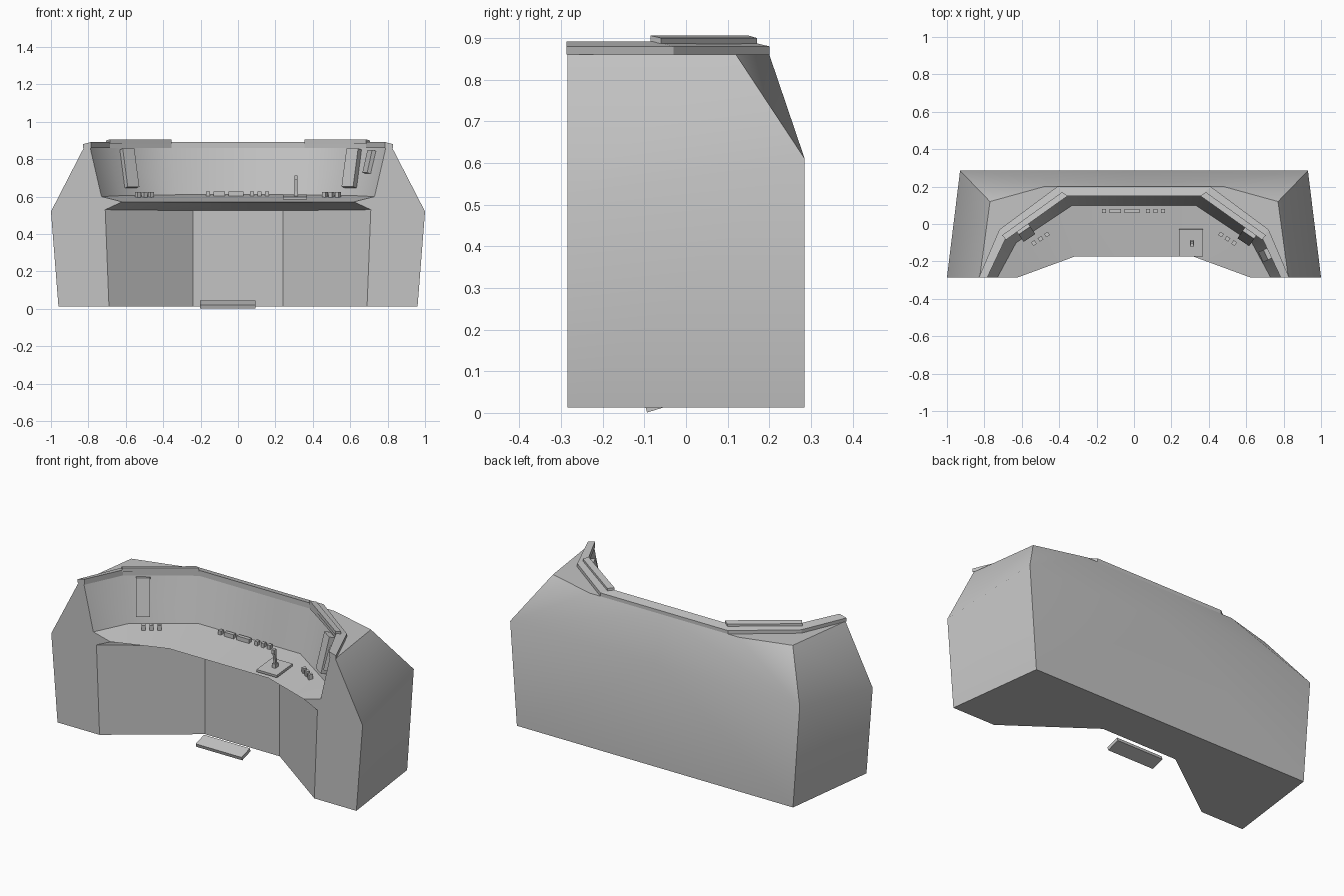
import bpy, bmesh, math
from mathutils import Vector, Matrix

cube = bpy.data.objects.get("Cube")
if cube:
    bpy.data.objects.remove(cube, do_unlink=True)

grey = bpy.data.materials.new("console_grey")
grey.use_nodes = True
col = (0.55, 0.55, 0.55, 1)
grey.diffuse_color = col
grey.node_tree.nodes["Principled BSDF"].inputs["Base Color"].default_value = col


def finish(name, bm, smooth=None):
    bmesh.ops.recalc_face_normals(bm, faces=bm.faces)
    me = bpy.data.meshes.new(name)
    bm.to_mesh(me)
    bm.free()
    me.materials.append(grey)
    ob = bpy.data.objects.new(name, me)
    bpy.context.collection.objects.link(ob)
    if smooth:
        bpy.ops.object.select_all(action='DESELECT')
        bpy.context.view_layer.objects.active = ob
        ob.select_set(True)
        bpy.ops.object.shade_smooth_by_angle(angle=math.radians(smooth))
    return ob


def box(name, centre, size, rot=Matrix.Identity(3)):
    bm = bmesh.new()
    m = Matrix.Translation(centre) @ rot.to_4x4() @ Matrix.Diagonal((*size, 1))
    bmesh.ops.create_cube(bm, size=1, matrix=m)
    return finish(name, bm)


def ribbon(name, outer, inner, z_low, z_out, z_in):
    """Strip between two outlines, with its top sloping from inner to outer edge."""
    bm = bmesh.new()
    rows = []
    for o, i in zip(outer, inner):
        pts = [(*o, z_low), (*o, z_out), (*i, z_in), (*i, z_low)]
        rows.append([bm.verts.new(p) for p in pts])
    for a, b in zip(rows, rows[1:]):
        for k in range(4):
            n = (k + 1) % 4
            bm.faces.new((a[k], b[k], b[n], a[n]))
    bm.faces.new(rows[0])
    bm.faces.new(rows[-1])
    return finish(name, bm)


# Console body: one half, mirrored across x
P = {
    "base_front": (.96, -.285, .013), "base_back": (.887, .285, .013),
    "mid_front": (1, -.285, .52), "mid_back": (.93, .285, .61),
    "top_front": (.825, -.285, .86), "top_corner": (.77, .12, .86), "top_back": (.48, .2, .86),
    "rim_front": (.79, -.285, .86), "rim_side": (.69, -.07, .86), "rim_back": (.36, .155, .86),
    "desk_side": (.73, -.285, .6), "desk_corner": (.63, -.1, .605), "desk_back": (.33, .1, .61),
    "desk_front": (.32, -.175, .57), "desk_wing": (.62, -.285, .572),
    "knee_side": (.71, -.285, .53), "knee_back": (.24, .04, .525),
    "foot_side": (.69, -.285, .013), "foot_back": (.24, .04, .013),
    "c_base": (0, .285, .013), "c_mid": (0, .285, .61), "c_top": (0, .2, .86),
    "c_rim": (0, .155, .86), "c_desk": (0, .1, .61), "c_edge": (0, -.175, .57),
    "c_knee": (0, .04, .525), "c_foot": (0, .04, .013),
}
FACES = [
    "base_back c_base c_mid mid_back",                       # back
    "mid_back c_mid c_top top_back",
    "mid_back top_back top_corner",
    "base_front base_back mid_back mid_front",               # end
    "mid_front mid_back top_corner top_front",
    "top_front top_corner rim_side rim_front",               # shoulder
    "top_corner top_back rim_back rim_side",
    "top_back c_top c_rim rim_back",
    "rim_front rim_side desk_corner desk_side",              # inner wall
    "rim_side rim_back desk_back desk_corner",
    "rim_back c_rim c_desk desk_back",
    "desk_back c_desk c_edge desk_front",                    # desk top
    "desk_corner desk_back desk_front",
    "desk_corner desk_front desk_wing desk_side",
    "desk_side desk_wing knee_side",                         # underside
    "desk_wing desk_front knee_back knee_side",
    "desk_front c_edge c_knee knee_back",
    "knee_side knee_back foot_back foot_side",               # knee recess
    "knee_back c_knee c_foot foot_back",
    "base_front mid_front top_front rim_front desk_side knee_side foot_side",
    "base_front foot_side foot_back base_back",              # bottom
    "base_back foot_back c_foot c_base",
]
bm = bmesh.new()
V = {k: bm.verts.new(p) for k, p in P.items()}
for f in FACES:
    bm.faces.new([V[k] for k in f.split()])
geo = bm.verts[:] + bm.edges[:] + bm.faces[:]
dup = bmesh.ops.duplicate(bm, geom=geo)["geom"]
for v in dup:
    if isinstance(v, bmesh.types.BMVert):
        v.co.x = -v.co.x
bmesh.ops.remove_doubles(bm, verts=bm.verts, dist=1e-4)
finish("console_body", bm, 35)


# Rim around the top of the inner wall
def both(pts):
    return pts + [(-x, y) for x, y in reversed(pts)]


ribbon("rim", both([(.83, -.287), (.72, -.03), (.41, .2)]),
       both([(.785, -.287), (.685, -.075), (.355, .15)]), .86, .88, .892)

# Hoods over the angled rim sections
for s, side in ((1, "left"), (-1, "right")):
    ribbon(side + "_hood", [(s * .705, -.06), (s * .385, .17)],
           [(s * .685, -.085), (s * .355, .15)], .884, .9, .906)


# Screens hung on the inner wall
def wall_screen(name, side, corners, t, h, size):
    a, b, c, d = [Vector(P[k]) for k in corners]
    top, low = a.lerp(b, t), c.lerp(d, t)
    u = (b - a).normalized()
    v = (top - low)
    v = (v - u * v.dot(u)).normalized()
    n = u.cross(v)
    if n.y > 0:
        n = -n
    centre = low.lerp(top, h) + n * size[2] * .45
    rot = Matrix((u, v, n)).transposed()
    flip = Matrix.Diagonal((side, 1, 1))
    return box(name, flip @ centre, size, flip @ rot)


angled = ("rim_back", "rim_side", "desk_back", "desk_corner")
end = ("rim_side", "rim_front", "desk_corner", "desk_side")
wall_screen("left_screen", 1, angled, .85, .56, (.075, .21, .035))
wall_screen("right_screen", -1, angled, .76, .56, (.075, .21, .03))
wall_screen("small_screen", 1, end, .4, .7, (.06, .125, .025))

# Buttons in the centre row and on both wings
for i, (x, w) in enumerate([(-.16, .02), (-.1, .06), (-.01, .08), (.075, .02), (.115, .02), (.155, .02)]):
    box(f"centre_button_{i + 1}", (x, .07, .615), (w, .022, .026))
for s, side in ((1, "left"), (-1, "right")):
    turn = Matrix.Rotation(-s * math.radians(34), 3, 'Z')
    for i, (x, y) in enumerate([(.465, -.056), (.5, -.079), (.535, -.102)]):
        box(f"{side}_button_{i + 1}", (s * x, y, .61), (.022, .022, .03), turn)

# Control stick on its plate
box("stick_plate", (.305, -.1, .598), (.13, .145, .014), Matrix.Rotation(.09, 3, 'X'))
box("stick_base", (.31, -.1, .615), (.022, .03, .025))
box("stick", (.31, -.105, .662), (.014, .014, .09), Matrix.Rotation(.15, 3, 'X'))
box("stick_grip", (.31, -.113, .7), (.018, .022, .024))

# Tilted foot rest
box("foot_rest", (-.055, -.058, .0222), (.295, .08, .02), Matrix.Rotation(math.radians(17), 3, 'X'))
